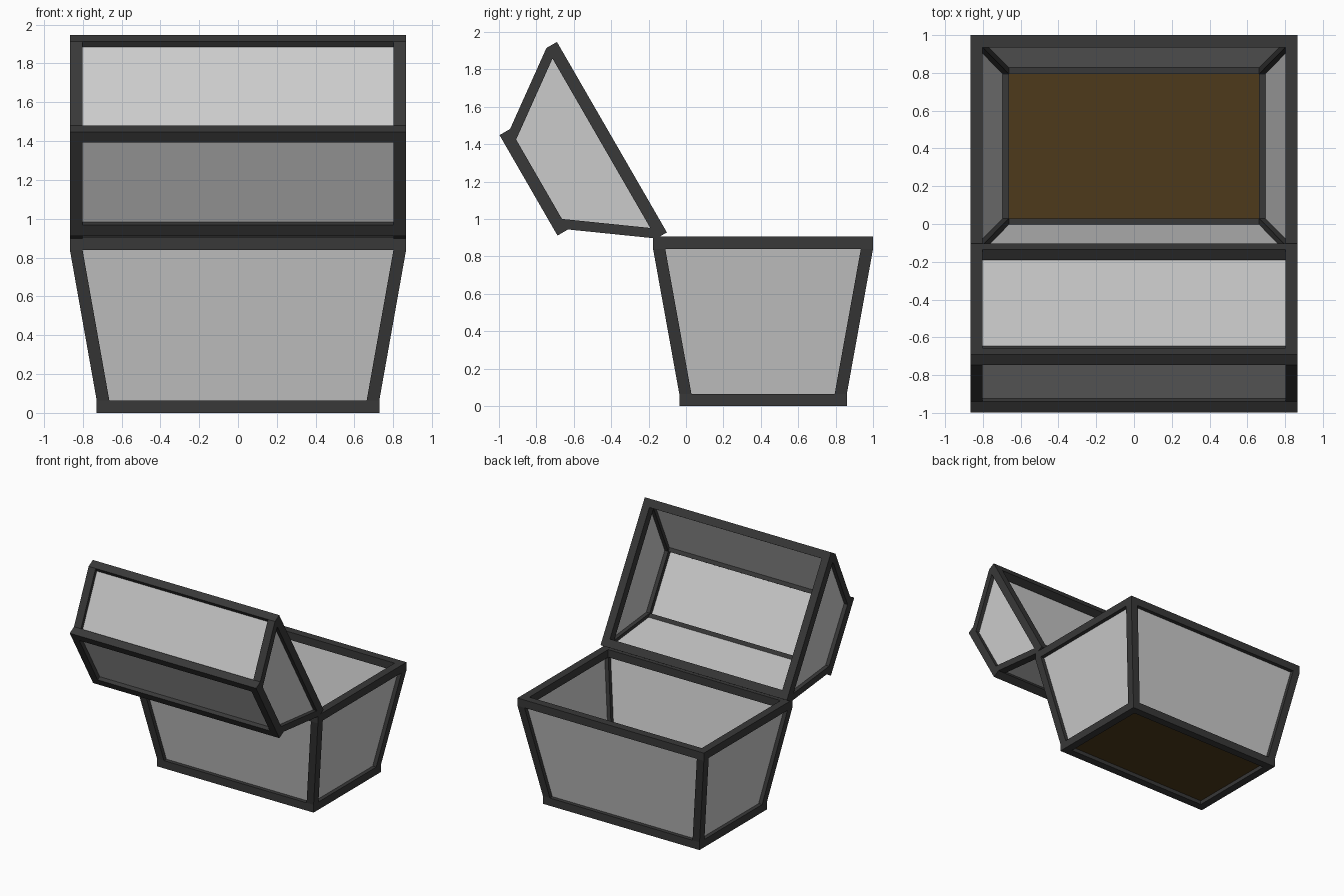
import bpy, bmesh, math
from mathutils import Matrix, Vector

if "Cube" in bpy.data.objects:
    bpy.data.objects.remove(bpy.data.objects["Cube"])

T = 0.065  # frame bar thickness


def material(name, rgb):
    m = bpy.data.materials.new(name)
    m.diffuse_color = (*rgb, 1)
    m.use_nodes = True
    m.node_tree.nodes["Principled BSDF"].inputs["Base Color"].default_value = m.diffuse_color
    return m


DARK = material("dark_metal", (0.04, 0.04, 0.04))
BROWN = material("brown_wood", (0.075, 0.042, 0.011))


def finish(bm, name, matrix, mat=None):
    me = bpy.data.meshes.new(name)
    bm.to_mesh(me)
    bm.free()
    ob = bpy.data.objects.new(name, me)
    bpy.context.collection.objects.link(ob)
    ob.matrix_world = matrix
    if mat:
        me.materials.append(mat)
    return ob


def rect(bm, x0, x1, y0, y1, z):
    return [bm.verts.new(p) for p in ((x0, y0, z), (x1, y0, z), (x1, y1, z), (x0, y1, z))]


def loft(bm, r0, z0, r1, z1):
    # solid between two rectangles
    a, b = rect(bm, *r0, z0), rect(bm, *r1, z1)
    bm.faces.new(a[::-1])
    bm.faces.new(b)
    for i in range(4):
        j = (i + 1) % 4
        bm.faces.new((a[i], a[j], b[j], b[i]))


def ring(bm, hx, hy, z0, z1):
    # rectangular hoop with mitred corners
    loops = [rect(bm, -x, x, -y, y, z) for x, y, z in
             ((hx, hy, z0), (hx, hy, z1), (hx - T, hy - T, z1), (hx - T, hy - T, z0))]
    for k in range(4):
        a, b = loops[k], loops[(k + 1) % 4]
        for i in range(4):
            j = (i + 1) % 4
            bm.faces.new((a[i], a[j], b[j], b[i]))


def tub(name, small, large, height, matrix, floor_mat=None):
    za, zb = T, height - T
    # dark frame: two hoops and four leaning corner posts
    bm = bmesh.new()
    ring(bm, *small, 0, T)
    ring(bm, *large, zb, height)
    for sx in (-1, 1):
        for sy in (-1, 1):
            r = []
            for hx, hy in (small, large):
                r.append(tuple(sorted((sx * hx, sx * (hx - T))) +
                               sorted((sy * hy, sy * (hy - T)))))
            loft(bm, r[0], za, r[1], zb)
    bmesh.ops.recalc_face_normals(bm, faces=bm.faces)
    finish(bm, name + "_frame", matrix, DARK)
    # four thin wall panels in the middle of the bars
    bm = bmesh.new()
    h = T / 2
    a = rect(bm, h - small[0], small[0] - h, h - small[1], small[1] - h, za)
    b = rect(bm, h - large[0], large[0] - h, h - large[1], large[1] - h, zb)
    for i in range(4):
        j = (i + 1) % 4
        bm.faces.new((a[i], a[j], b[j], b[i]))
    finish(bm, name + "_walls", matrix)
    # end panel inside the small hoop
    bm = bmesh.new()
    bm.faces.new(rect(bm, T - small[0], small[0] - T, T - small[1], small[1] - T, h))
    finish(bm, name + "_end_panel", matrix, floor_mat)


# chest base
tub("base", (0.728, 0.448), (0.866, 0.588), 0.905,
    Matrix.Translation((0, 0.412, 0)), BROWN)

# lid, turned over and swung open 120 degrees about the hinge edge
LID_H = 0.515
flip = Matrix.Translation((0, 0.588, LID_H)) @ Matrix.Rotation(math.pi, 4, 'X')
swing = Matrix.Translation((0, -0.102, 0.928)) @ Matrix.Rotation(math.radians(120), 4, 'X')
tub("lid", (0.866, 0.31), (0.866, 0.588), LID_H, swing @ flip)
